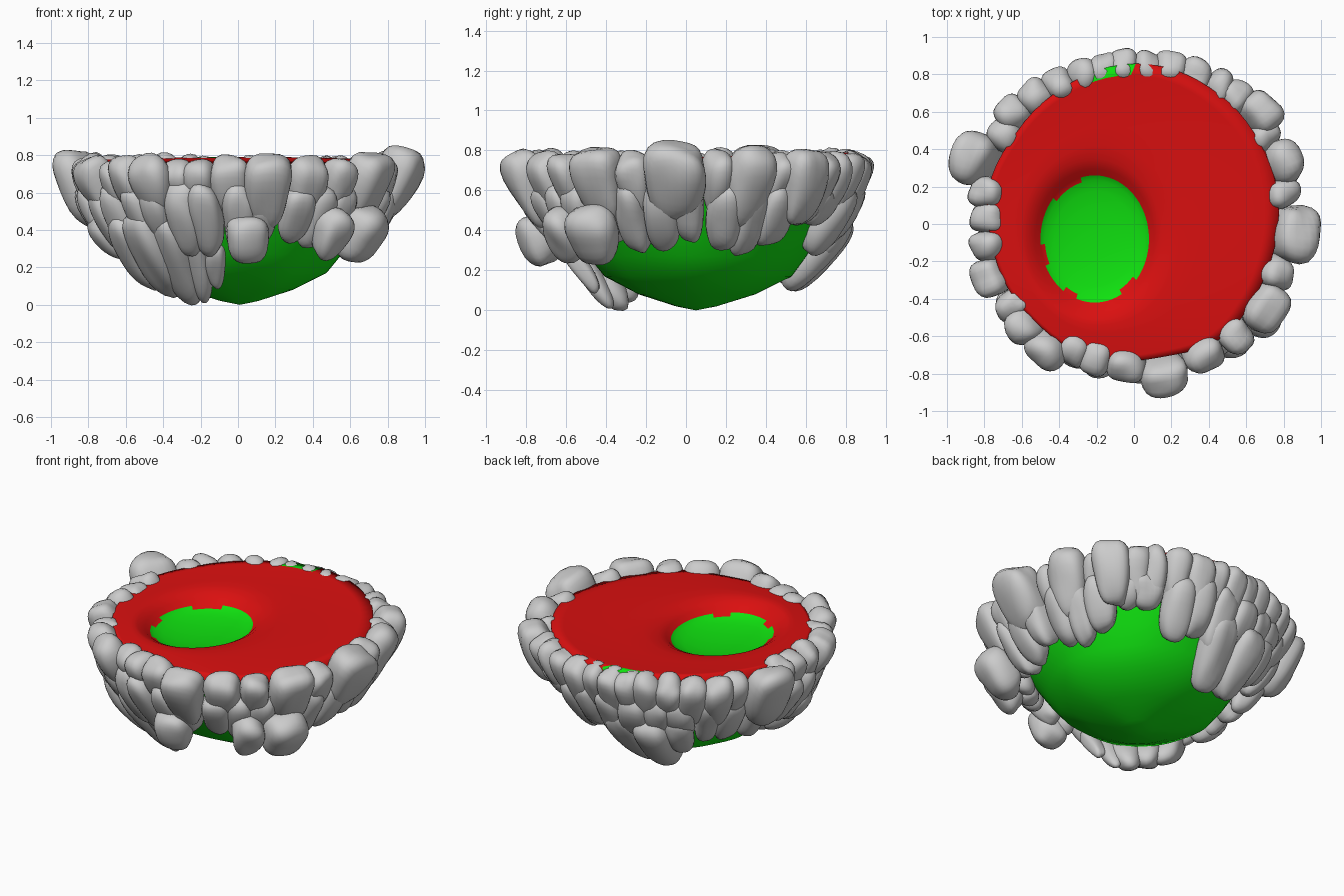
import bpy, bmesh, math, random
from mathutils import Vector, Matrix, noise

if "Cube" in bpy.data.objects:
    bpy.data.objects.remove(bpy.data.objects["Cube"])

random.seed(4)


def material(name, rgb):
    m = bpy.data.materials.new(name)
    m.diffuse_color = (*rgb, 1)
    m.use_nodes = True
    m.node_tree.nodes["Principled BSDF"].inputs["Base Color"].default_value = m.diffuse_color
    return m


def finish(bm, name, mats=()):
    bmesh.ops.recalc_face_normals(bm, faces=bm.faces)
    me = bpy.data.meshes.new(name)
    for f in bm.faces:
        f.smooth = True
    bm.to_mesh(me)
    bm.free()
    for m in mats:
        me.materials.append(m)
    ob = bpy.data.objects.new(name, me)
    bpy.context.collection.objects.link(ob)
    return ob


def stone(bm, top, bot, w, d, taper=0.6):
    """Rounded tooth-shaped stone running from bot to top."""
    top, bot = Vector(top), Vector(bot)
    z = (top - bot).normalized()
    mid = (top + bot) / 2
    x = Vector((-mid.y, mid.x, 0)).normalized()
    x = (x - z * x.dot(z)).normalized()
    y = z.cross(x)
    rot = Matrix((x, y, z)).transposed()
    half = (top - bot).length / 2
    tmp = bmesh.new()
    bmesh.ops.create_cube(tmp, size=2)
    bmesh.ops.subdivide_edges(tmp, edges=tmp.edges, cuts=6, use_grid_fill=True)
    seed = Vector([random.uniform(-50, 50) for _ in range(3)])
    vm = {}
    for v in tmp.verts:
        p = v.co / sum(abs(c) ** 2.6 for c in v.co) ** (1 / 2.6)
        p *= 1 + 0.18 * noise.noise(p * 0.9 + seed)
        k = 1 - (1 - taper) * (1 - p.z) / 2
        vm[v] = bm.verts.new(mid + rot @ Vector((p.x * w * k, p.y * d * k, p.z * half)))
    for f in tmp.faces:
        bm.faces.new([vm[v] for v in f.verts])
    tmp.free()


# island body: red top with a shallow green pit, green bowl underneath
N = 72
PIT = Vector((-0.21, -0.08))
bm = bmesh.new()


def wobble(a, z, amt):
    return 1 + amt * noise.noise(Vector((math.cos(a) * 1.6, math.sin(a) * 1.6, z * 3)))


def pit_point(a, s, z):
    return Vector((PIT.x + 0.29 * s * math.cos(a), PIT.y + 0.34 * s * math.sin(a), z))


def bowl_point(a, r, z):
    r *= wobble(a, z, 0.05)
    return Vector((0.01 + r * math.cos(a), 0.05 + r * math.sin(a), z))


rings = []
for s, z in ((0.25, 0.652), (0.5, 0.658), (0.75, 0.67), (0.92, 0.685), (1.0, 0.70), (1.1, 0.73), (1.25, 0.755)):
    rings.append([(pit_point(2 * math.pi * i / N, s, z)) for i in range(N)])
for t in (0.15, 0.35, 0.55, 0.75, 0.88, 1):
    ring = []
    for i in range(N):
        a = 2 * math.pi * i / N
        p = pit_point(a, 1.25, 0).lerp(bowl_point(a, 0.785, 0), t)
        p.z = 0.765 + 0.03 * p.y * t
        ring.append(p)
    rings.append(ring)
TOP = len(rings)
for r, z in ((0.76, 0.66), (0.69, 0.52), (0.62, 0.38), (0.55, 0.27), (0.47, 0.17), (0.29, 0.08), (0.1, 0.02)):
    rings.append([bowl_point(2 * math.pi * i / N, r, z) for i in range(N)])
vr = [[bm.verts.new(p) for p in ring] for ring in rings]
for k in range(len(vr) - 1):
    for i in range(N):
        j = (i + 1) % N
        f = bm.faces.new((vr[k][i], vr[k][j], vr[k + 1][j], vr[k + 1][i]))
        c = f.calc_center_median()
        patch = -0.25 < c.x < -0.01 and c.y > 0.77
        ragged = k == 3 and (20 < i < 28 or 36 < i < 41 or 46 < i < 50 or 59 < i < 64)
        f.material_index = 1 if ((k < 4 and not ragged) or k >= TOP or patch) else 0
for ring, co in ((vr[0], (PIT.x, PIT.y, 0.65)), (vr[-1], (0.01, 0.05, 0))):
    c = bm.verts.new(co)
    for i in range(N):
        bm.faces.new((ring[i], ring[(i + 1) % N], c)).material_index = 1
finish(bm, "island_body", (material("red_top", (0.7, 0.005, 0.005)),
                           material("green_ground", (0.005, 0.75, 0.005))))

# rim stones: x, y, half width of each stone seen from above
RIM = [(-.87, .36, .13), (-.80, .17, .08), (-.80, .03, .075), (-.80, -.12, .075), (-.79, -.29, .09),
       (-.66, -.44, .07), (-.60, -.56, .09), (-.48, -.68, .10), (-.32, -.68, .075), (-.21, -.72, .08),
       (-.04, -.77, .095), (.17, -.82, .115), (.38, -.71, .10), (.55, -.60, .08), (.71, -.45, .12),
       (.78, -.26, .08), (.88, -.05, .14), (.81, .17, .075), (.81, .33, .11), (.71, .47, .065),
       (.70, .62, .11), (.56, .70, .075), (.47, .76, .07), (.34, .82, .08), (.20, .86, .08),
       (.08, .87, .07), (-.05, .88, .075), (-.16, .86, .07), (-.28, .82, .075), (-.42, .78, .075),
       (-.54, .71, .085), (-.66, .60, .085), (-.70, .48, .075)]
bm = bmesh.new()
for x, y, w in RIM:
    r = math.hypot(x, y)
    zt = 0.78 + 0.9 * (w - 0.07) + 0.025 * min(y, 0)
    zb = 0.48 - 0.7 * (w - 0.07) + random.uniform(-.03, .03)
    out = 0.0 if y > 0.6 else 0.025
    kt, kb = (r + out + 0.3 * (w - 0.07)) / r, (r - 0.13) / r
    stone(bm, (x * kt, y * kt, zt), (x * kb, y * kb, zb), w * 1.28, max(0.11, w * 1.0), 0.65)
finish(bm, "rim_stones")

# middle row of stones tucked under the rim
bm = bmesh.new()
M = 32
for i in range(M):
    a = 2 * math.pi * (i + random.uniform(-.2, .2)) / M
    notch = 35 < math.degrees(a) < 65
    zb = 0.44 if notch else random.uniform(0.27, 0.36)
    rb = 0.64 + (zb - 0.3) * 0.5
    ca, sa = math.cos(a), math.sin(a)
    stone(bm, (0.83 * ca, 0.03 + 0.83 * sa, 0.64), (rb * ca, 0.03 + rb * sa, zb),
          random.uniform(.08, .11), .095, 0.8)
finish(bm, "middle_stones")

# larger stones hanging low on the bowl: top point, bottom point, half width
LOW = [((-.54, -.55, .50), (-.33, -.30, .05), .13), ((-.40, -.62, .47), (-.24, -.33, .03), .11),
       ((-.25, -.62, .42), (-.18, -.38, .03), .07), ((-.12, -.60, .32), (-.12, -.44, .09), .055),
       ((-.64, -.40, .48), (-.43, -.24, .10), .12), ((.05, -.78, .48), (.05, -.69, .23), .12),
       ((.74, -.50, .50), (.57, -.42, .25), .14), ((.55, -.66, .50), (.45, -.55, .26), .11),
       ((-.05, .81, .50), (-.09, .50, .12), .12), ((-.26, .80, .48), (-.25, .48, .11), .13),
       ((-.43, .72, .50), (-.37, .54, .23), .09), ((-.76, -.14, .48), (-.61, -.13, .26), .10)]
bm = bmesh.new()
for t, b, w in LOW:
    stone(bm, t, b, w, w * 0.9, 0.8)
finish(bm, "low_stones")
